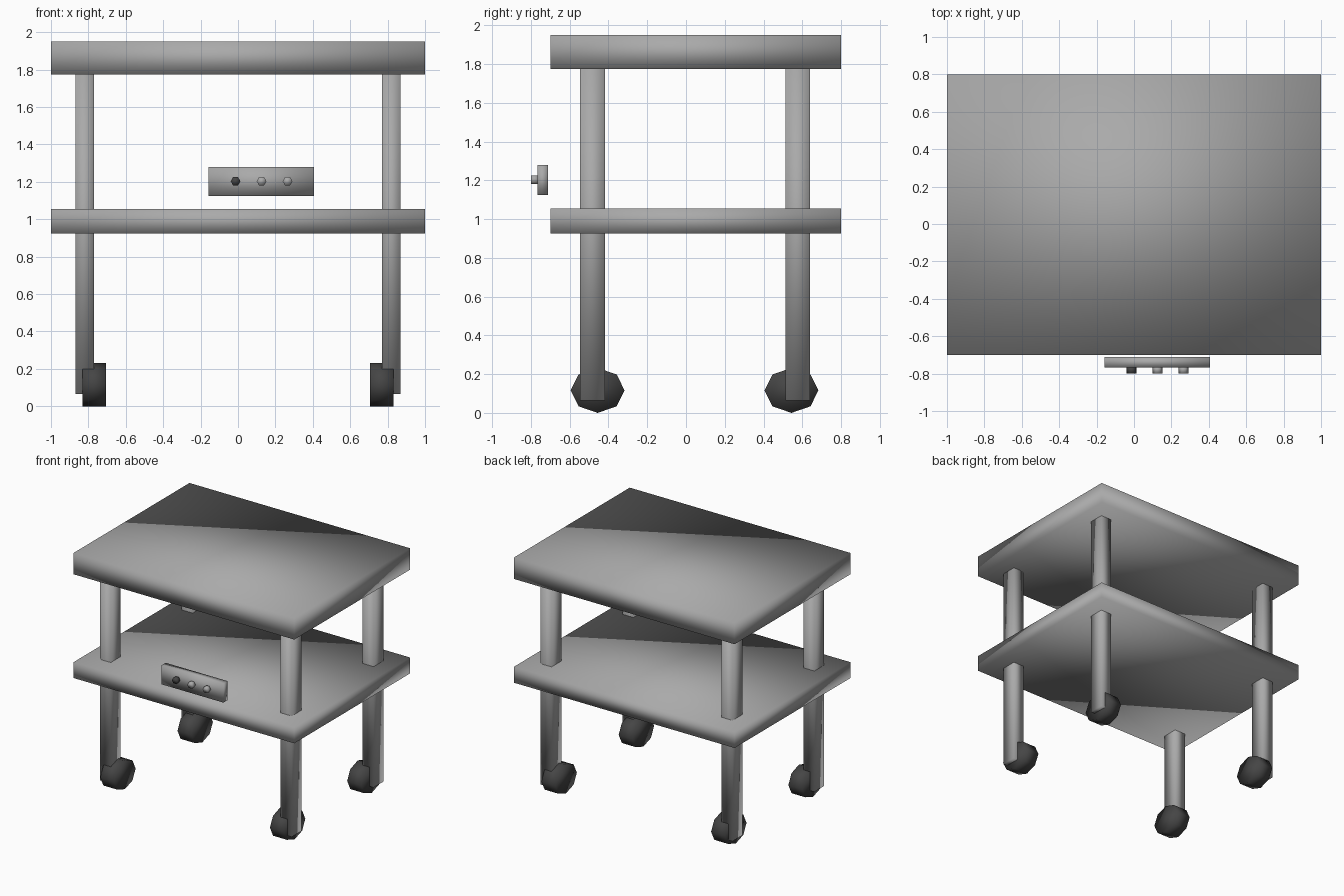
import bpy
import bmesh
from math import pi
from mathutils import Matrix, Vector

if "Cube" in bpy.data.objects:
    bpy.data.objects.remove(bpy.data.objects["Cube"], do_unlink=True)


def material(name, value):
    mat = bpy.data.materials.new(name)
    mat.use_nodes = True
    colour = (value, value, value, 1)
    mat.diffuse_color = colour
    mat.node_tree.nodes["Principled BSDF"].inputs["Base Color"].default_value = colour
    return mat


metal = material("grey metal", 0.4)
rubber = material("dark rubber", 0.06)


def finish(name, bm, mat):
    mesh = bpy.data.meshes.new(name)
    bm.to_mesh(mesh)
    bm.free()
    mesh.materials.append(mat)
    mesh.shade_smooth()
    obj = bpy.data.objects.new(name, mesh)
    bpy.context.collection.objects.link(obj)
    return obj


def box(name, low, high, mat):
    low, high = Vector(low), Vector(high)
    bm = bmesh.new()
    bmesh.ops.create_cube(bm, size=1)
    bmesh.ops.scale(bm, vec=high - low, verts=bm.verts)
    bmesh.ops.translate(bm, vec=(low + high) / 2, verts=bm.verts)
    return finish(name, bm, mat)


def cylinder(name, centre, size, sides, axis, mat):
    """Low-poly cylinder along x or y, fitted to a full size per axis."""
    bm = bmesh.new()
    bmesh.ops.create_cone(bm, cap_ends=True, segments=sides, radius1=0.5, radius2=0.5, depth=1)
    turn = Matrix.Rotation(pi / 2, 3, "Y" if axis == "x" else "X")
    if axis == "y":
        turn = turn @ Matrix.Rotation(pi / 2, 3, "Z")
    bmesh.ops.rotate(bm, matrix=turn, verts=bm.verts)
    bmesh.ops.scale(bm, vec=size, verts=bm.verts)
    bmesh.ops.translate(bm, vec=centre, verts=bm.verts)
    return finish(name, bm, mat)


# Shelves
box("top_shelf", (-1, -0.7, 1.775), (1, 0.8, 1.95), metal)
box("lower_shelf", (-1, -0.7, 0.925), (1, 0.8, 1.055), metal)

# Legs and wheels
for side, sx in (("left", 1), ("right", -1)):
    for end, leg_y, wheel_y in (("front", -0.483, -0.456), ("back", 0.577, 0.544)):
        x = sx * 0.82
        box(f"{end}_{side}_leg", (x - 0.05, leg_y - 0.064, 0.065),
            (x + 0.05, leg_y + 0.064, 1.79), metal)
        cylinder(f"{end}_{side}_wheel", (sx * 0.769, wheel_y, 0.116),
                 (0.126, 0.278, 0.232), 8, "x", rubber)

# Control panel with three knobs
box("control_panel", (-0.157, -0.767, 1.125), (0.405, -0.712, 1.28), metal)
for i, mat in enumerate((rubber, metal, metal)):
    cylinder(f"knob_{i + 1}", (-0.013 + i * 0.139, -0.78, 1.203),
             (0.052, 0.04, 0.052), 6, "y", mat)
